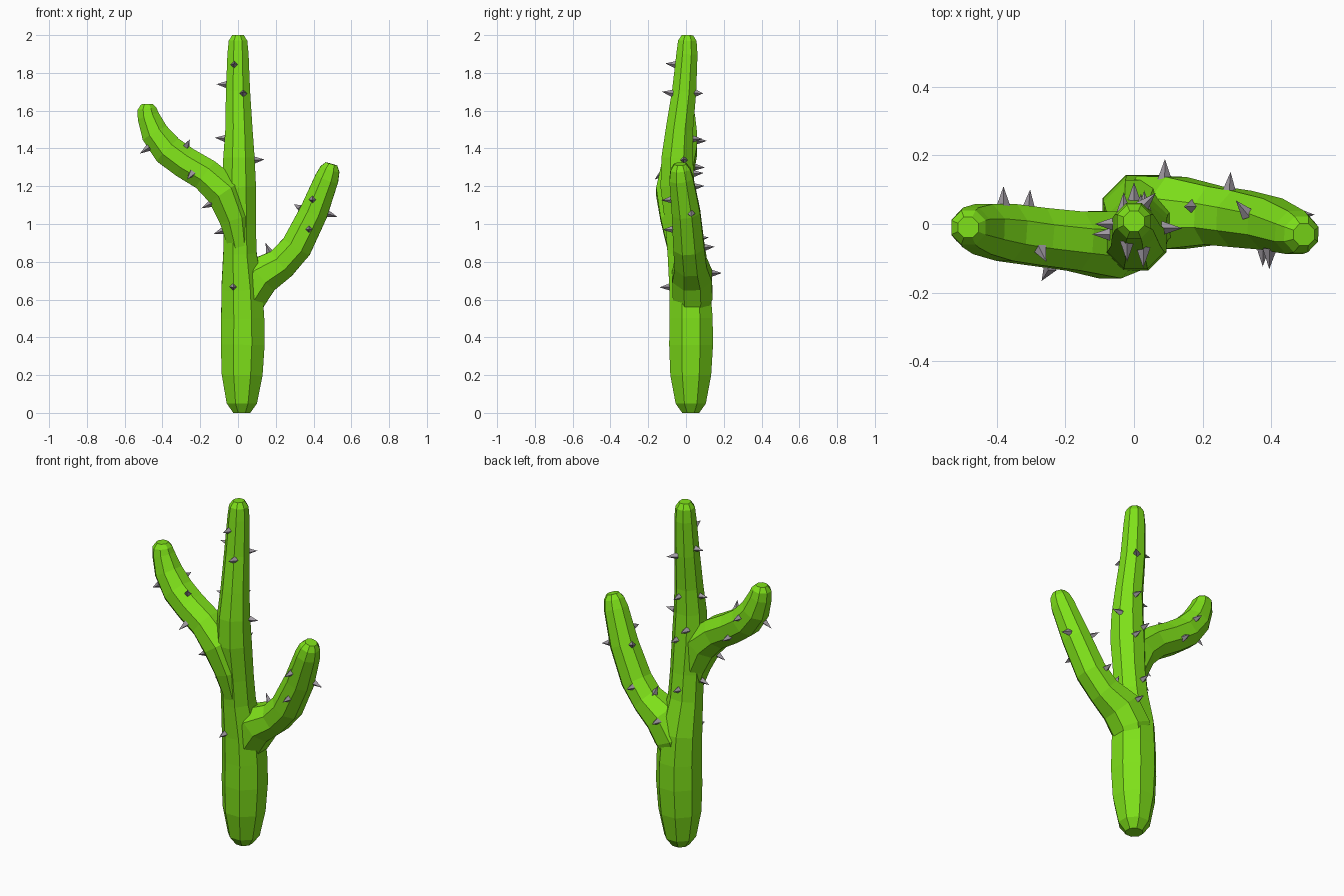
import bpy, bmesh, math
from mathutils import Vector
from mathutils.bvhtree import BVHTree

if "Cube" in bpy.data.objects:
    bpy.data.objects.remove(bpy.data.objects["Cube"])

SIDES = 8


def material(name, rgb):
    m = bpy.data.materials.new(name)
    m.diffuse_color = (*rgb, 1)
    m.use_nodes = True
    m.node_tree.nodes["Principled BSDF"].inputs["Base Color"].default_value = m.diffuse_color
    return m


def to_object(name, bm, mat):
    bmesh.ops.recalc_face_normals(bm, faces=bm.faces)
    me = bpy.data.meshes.new(name)
    bm.to_mesh(me)
    bm.free()
    me.materials.append(mat)
    ob = bpy.data.objects.new(name, me)
    bpy.context.collection.objects.link(ob)
    return ob


def tube(name, path, mat):
    """Octagonal tube through (x, y, z, apothem) stations."""
    pts = [Vector(p[:3]) for p in path]
    bm = bmesh.new()
    rings = []
    for i, p in enumerate(pts):
        t = (pts[min(i + 1, len(pts) - 1)] - pts[max(i - 1, 0)]).normalized()
        u = Vector((0, 1, 0)).cross(t).normalized()
        v = t.cross(u)
        r = path[i][3] / math.cos(math.pi / SIDES)
        angles = [(k + 0.5) * 2 * math.pi / SIDES for k in range(SIDES)]
        rings.append([bm.verts.new(p + r * (u * math.cos(a) + v * math.sin(a))) for a in angles])
    for a, b in zip(rings, rings[1:]):
        for k in range(SIDES):
            j = (k + 1) % SIDES
            bm.faces.new((a[k], a[j], b[j], b[k]))
    bm.faces.new(rings[0])
    bm.faces.new(rings[-1])
    return to_object(name, bm, mat)


green = material("cactus_green", (0.21, 0.75, 0.01))
grey = material("spine_grey", (0.36, 0.33, 0.37))

# Trunk
trunk = tube("cactus_body", [
    (.02, .025, 0, .045), (.02, .025, .05, .08), (.022, .025, .2, .108),
    (.025, .027, .36, .116), (.025, .027, .5, .114), (.02, .02, .66, .108),
    (.01, -.01, .85, .088), (.01, -.025, 1.0, .085), (.005, -.045, 1.2, .09),
    (.005, -.047, 1.35, .083), (.005, -.035, 1.5, .072), (0, -.01, 1.7, .064),
    (0, .005, 1.9, .056), (0, .007, 1.97, .049), (0, .008, 2.0, .03)], green)

# Arms, joined to the trunk
left_arm = tube("left_arm", [
    (.01, -.04, .88, .06), (-.015, -.05, 1.03, .085), (-.07, -.06, 1.17, .098),
    (-.17, -.05, 1.26, .086), (-.28, -.037, 1.325, .084), (-.37, -.025, 1.39, .083),
    (-.44, -.015, 1.48, .073), (-.475, -.01, 1.57, .058), (-.482, -.01, 1.61, .05),
    (-.483, -.01, 1.635, .03)], green)
right_arm = tube("right_arm", [
    (.02, .03, .5, .07), (.05, .035, .62, .105), (.12, .032, .725, .105),
    (.23, .025, .79, .085), (.31, .015, .88, .082), (.4, 0, 1.06, .075),
    (.47, -.025, 1.24, .063), (.487, -.03, 1.29, .052), (.495, -.031, 1.318, .032)], green)
for arm in (left_arm, right_arm):
    mod = trunk.modifiers.new("join", 'BOOLEAN')
    mod.operation, mod.solver, mod.object = 'UNION', 'EXACT', arm
dg = bpy.context.evaluated_depsgraph_get()
body = bpy.data.meshes.new_from_object(trunk.evaluated_get(dg))
trunk.modifiers.clear()
trunk.data = body
for arm in (left_arm, right_arm):
    bpy.data.objects.remove(arm)

# Spines: square pyramids standing on the body nearest each tip
tips = [
    (-.02, -.11, 1.85), (.045, -.12, 1.70), (-.11, 0, 1.74), (.03, .09, 1.69),
    (-.10, -.03, 1.455), (.02, .09, 1.45), (.11, -.01, 1.34), (-.03, .09, 1.27),
    (.03, .07, 1.2), (-.16, -.09, 1.10), (-.12, -.03, .95), (-.05, -.12, .665),
    (0, .13, .93),
    (-.27, -.17, 1.235), (-.27, -.08, 1.42), (-.54, -.05, 1.36),
    (-.38, .10, 1.44), (-.31, .09, 1.29),
    (.385, -.12, 1.13), (.375, -.12, .97), (.30, .05, 1.10), (.505, .03, 1.045),
    (.15, .05, .89), (.28, .14, .88), (.09, .18, .74)]
tree = BVHTree.FromPolygons([v.co for v in body.vertices], [p.vertices[:] for p in body.polygons])
bm = bmesh.new()
for tip in tips:
    foot, normal, _, _ = tree.find_nearest(Vector(tip))
    rot = normal.to_track_quat('Z', 'Y')
    base = [bm.verts.new(foot + rot @ Vector((.021 * math.cos(a), .021 * math.sin(a), -.008)))
            for a in (0, math.pi / 2, math.pi, 1.5 * math.pi)]
    apex = bm.verts.new(foot + normal * .052)
    bm.faces.new(base[::-1])
    for k in range(4):
        bm.faces.new((base[k], base[(k + 1) % 4], apex))
to_object("spines", bm, grey)
